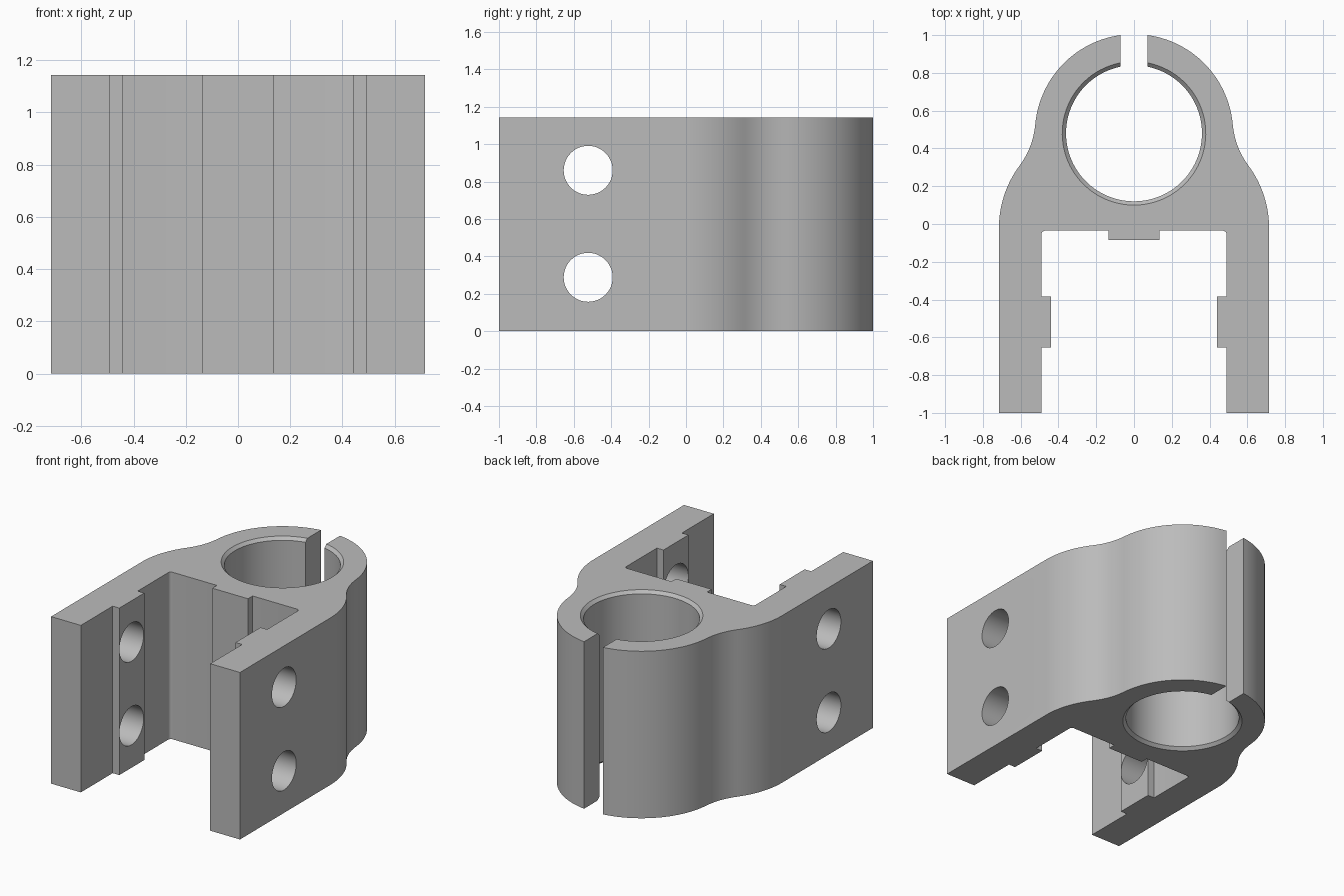
import bpy, bmesh
from math import sin, cos, asin, atan2, pi, radians
from mathutils import Matrix

if "Cube" in bpy.data.objects:
    bpy.data.objects.remove(bpy.data.objects["Cube"], do_unlink=True)

HEIGHT = 1.143
RING_Y, RING_R, BORE_R = 0.48, 0.525, 0.36
CHAMFER, SLOT = 0.02, 0.072

grey = bpy.data.materials.new("plain grey")
grey.use_nodes = True
colour = (0.5, 0.5, 0.5, 1)
grey.diffuse_color = colour
grey.node_tree.nodes["Principled BSDF"].inputs["Base Color"].default_value = colour


def arc(cx, cy, r, start, end, steps):
    """Points along an arc, angles in radians."""
    return [(cx + r * cos(start + (end - start) * i / steps),
             cy + r * sin(start + (end - start) * i / steps))
            for i in range(steps + 1)]


def half_outline(bore):
    """Left half of the section, from the bore bottom round to the tab."""
    inside = arc(0, RING_Y, bore, -pi / 2, pi / 2 - asin(SLOT / bore), 40)
    # Clamp ring, concave neck and rounded shoulder, tangent to one another
    neck_x, neck_y, neck_r = 0.939, 0.56, 0.417
    meet = atan2(neck_y - RING_Y, neck_x)
    lean = atan2(0.6, 0.8)
    ring = arc(0, RING_Y, RING_R, pi / 2 - asin(SLOT / RING_R), meet, 28)
    neck = arc(neck_x, neck_y, neck_r, pi + meet, pi + lean, 12)
    shoulder = arc(0.165, -0.02, 0.55, lean, 0, 14)
    # Fork leg with its raised inner pad
    leg = [(0.715, -1), (0.49, -1), (0.49, -0.655), (0.44, -0.655),
           (0.44, -0.385), (0.49, -0.385)]
    corner = arc(0.47, -0.055, 0.02, 0, pi / 2, 4)
    tab = [(0.135, -0.035), (0.135, -0.085)]
    return inside, ring + neck[1:] + shoulder[1:] + leg + corner + tab


def section(bore):
    """Closed outline: slot makes the bore part of the outer loop."""
    inside, outside = half_outline(bore)
    half = inside + outside
    mirrored = [(-x, y) for x, y in reversed(half[1:])]
    return half + mirrored


# Clamp body: stacked sections, wider at the bore ends for the chamfers
bm = bmesh.new()
levels = [(0, BORE_R + CHAMFER), (CHAMFER, BORE_R),
          (HEIGHT - CHAMFER, BORE_R), (HEIGHT, BORE_R + CHAMFER)]
rings = [[bm.verts.new((x, y, z)) for x, y in section(r)] for z, r in levels]
for low, high in zip(rings, rings[1:]):
    for i in range(len(low)):
        bm.faces.new((low[i - 1], low[i], high[i], high[i - 1]))
bm.faces.new(rings[0])
bm.faces.new(rings[-1])
bmesh.ops.recalc_face_normals(bm, faces=bm.faces)
mesh = bpy.data.meshes.new("clamp_body")
bm.to_mesh(mesh)
bm.free()
mesh.materials.append(grey)
body = bpy.data.objects.new("clamp_body", mesh)
bpy.context.collection.objects.link(body)

# Bolt holes across both legs
bm = bmesh.new()
for z in (0.288, 0.86):
    place = Matrix.Translation((0, -0.523, z)) @ Matrix.Rotation(pi / 2, 4, 'Y')
    bmesh.ops.create_cone(bm, cap_ends=True, segments=48, radius1=0.131,
                          radius2=0.131, depth=2, matrix=place)
mesh = bpy.data.meshes.new("bolt_hole_cutter")
bm.to_mesh(mesh)
bm.free()
mesh.materials.append(grey)
cutter = bpy.data.objects.new("bolt_hole_cutter", mesh)
bpy.context.collection.objects.link(cutter)
cutter.hide_render = True

bpy.ops.object.select_all(action='DESELECT')
body.select_set(True)
bpy.context.view_layer.objects.active = body
cut = body.modifiers.new("bolt holes", 'BOOLEAN')
cut.operation = 'DIFFERENCE'
cut.solver = 'EXACT'
cut.object = cutter
bpy.ops.object.modifier_apply(modifier=cut.name)
bpy.data.objects.remove(cutter, do_unlink=True)

bpy.ops.object.shade_smooth_by_angle(angle=radians(30))
